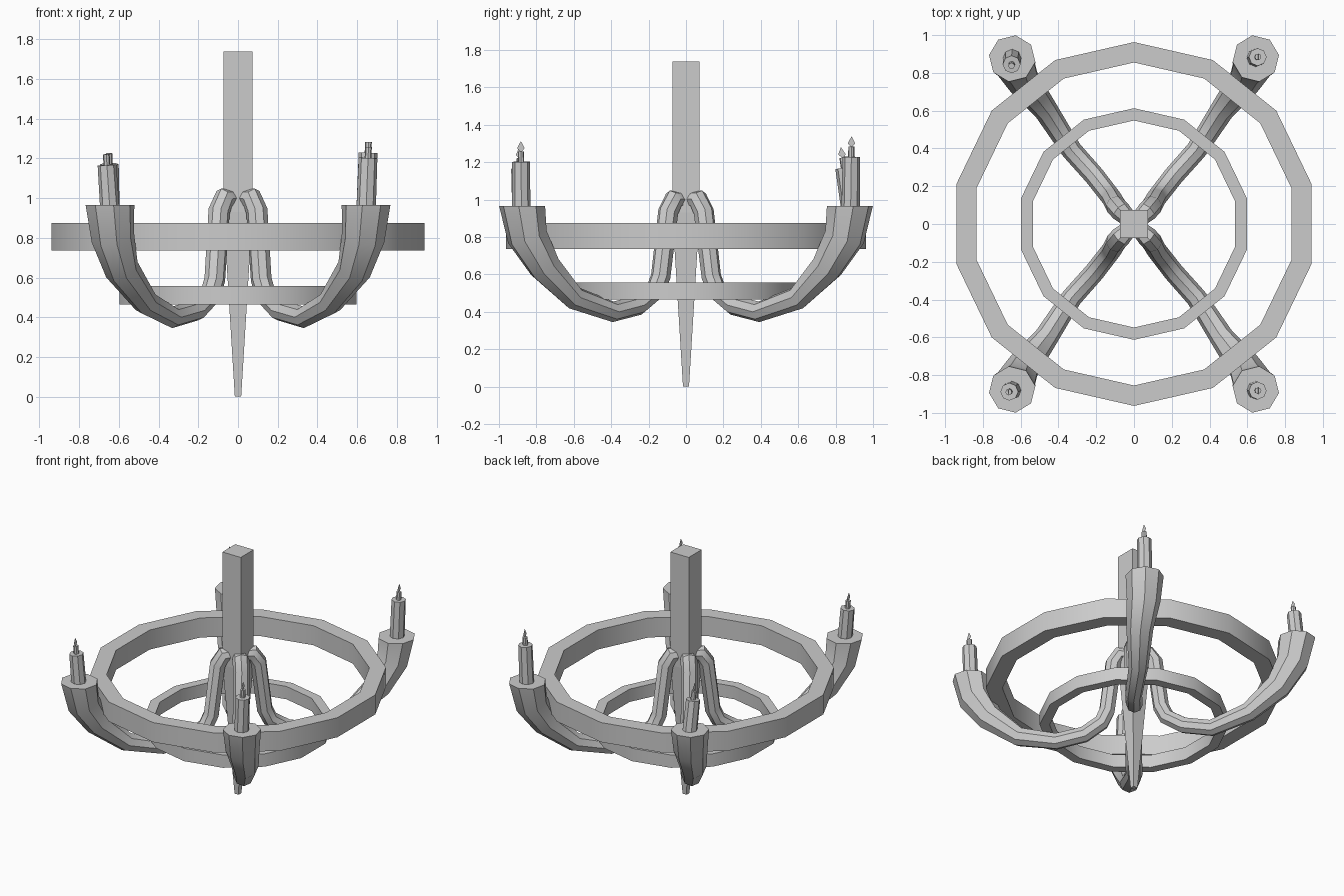
import bpy, math
from mathutils import Vector

if "Cube" in bpy.data.objects:
    bpy.data.objects.remove(bpy.data.objects["Cube"])


def make(name, verts, faces, smooth=True):
    me = bpy.data.meshes.new(name)
    me.from_pydata([tuple(v) for v in verts], [], faces)
    ob = bpy.data.objects.new(name, me)
    bpy.context.collection.objects.link(ob)
    bpy.ops.object.select_all(action='DESELECT')
    ob.select_set(True)
    bpy.context.view_layer.objects.active = ob
    bpy.ops.object.mode_set(mode='EDIT')
    bpy.ops.mesh.select_all(action='SELECT')
    bpy.ops.mesh.normals_make_consistent(inside=False)
    bpy.ops.object.mode_set(mode='OBJECT')
    if smooth:
        bpy.ops.object.shade_smooth_by_angle(angle=math.radians(40))
    return ob


def tube(name, path, radii, side, sides=8, end_dir=None, phase=0.0, smooth=True):
    """Sweep a polygon along a path; 'side' is the constant sideways axis."""
    pts = [Vector(p) for p in path]
    verts, faces = [], []
    for i, p in enumerate(pts):
        t = Vector()
        if i > 0:
            t += (p - pts[i - 1]).normalized()
        if i < len(pts) - 1:
            t += (pts[i + 1] - p).normalized()
        if end_dir and i == len(pts) - 1:
            t = Vector(end_dir)
        t.normalize()
        s = (side - t * side.dot(t)).normalized()
        n = t.cross(s)
        for k in range(sides):
            a = 2 * math.pi * k / sides + phase
            verts.append(p + (s * math.cos(a) + n * math.sin(a)) * radii[i])
    for i in range(len(pts) - 1):
        for k in range(sides):
            j = (k + 1) % sides
            faces.append((i * sides + k, i * sides + j, (i + 1) * sides + j, (i + 1) * sides + k))
    faces.append(tuple(range(sides)))
    faces.append(tuple(range((len(pts) - 1) * sides, len(pts) * sides)))
    return make(name, verts, faces, smooth)


def ring(name, r_in, r_out, z0, z1, sides=14):
    profile = [(r_in, z0), (r_out, z0), (r_out, z1), (r_in, z1)]
    verts, faces = [], []
    for i in range(sides):
        a = math.pi / 2 + 2 * math.pi * i / sides
        verts += [(r * math.cos(a), r * math.sin(a), z) for r, z in profile]
        n = (i + 1) % sides
        for k in range(4):
            j = (k + 1) % 4
            faces.append((i * 4 + k, i * 4 + j, n * 4 + j, n * 4 + k))
    return make(name, verts, faces)


# square column tapering to a point below
q = math.sqrt(2)
tube("column", [(0, 0, 0), (0, 0, 0.93), (0, 0, 1.738)],
     [0.016 * q, 0.073 * q, 0.073 * q], Vector((1, 0, 0)), 4, phase=math.pi / 4, smooth=False)

# hoops
ring("outer_hoop", 0.855, 0.963, 0.735, 0.875)
ring("inner_hoop", 0.548, 0.613, 0.465, 0.557)

# curved arms flaring into candle cups
path = [(0.03, 0.03, 1.0), (0.068, 0.065, 1.0), (0.095, 0.095, 0.935), (0.117, 0.135, 0.59),
        (0.14, 0.165, 0.51), (0.21, 0.255, 0.435), (0.33, 0.39, 0.40), (0.465, 0.60, 0.475),
        (0.585, 0.755, 0.64), (0.63, 0.848, 0.80), (0.645, 0.876, 0.965)]
radii = [0.045, 0.055, 0.055, 0.053, 0.053, 0.054, 0.055, 0.064, 0.088, 0.11, 0.124]
# candle top positions per arm
tops = {(1, -1): (0.655, -0.882, 1.202), (1, 1): (0.655, 0.884, 1.228),
        (-1, -1): (-0.66, -0.888, 1.166), (-1, 1): (-0.648, 0.845, 1.17)}

for (sx, sy), top in tops.items():
    tag = ("right" if sx > 0 else "left") + ("_back" if sy > 0 else "_front")
    tube("arm_" + tag, [(x * sx, y * sy, z) for x, y, z in path], radii,
         Vector((-0.804 * sx, 0.594 * sy, 0)), 8, (0, 0, 1))
    # candle and wick
    base = Vector((0.645 * sx, 0.88 * sy, 0.94))
    top = Vector(top)
    d = (top - base).normalized()
    X = Vector((1, 0, 0))
    tube("candle_" + tag, [base, top], [0.049, 0.047], X)
    tip = top + d * 0.055
    tube("wick_" + tag, [top - d * 0.01, tip], [0.017, 0.017], X)
    # flat flame
    Y = Vector((0, 1, 0))
    make("flame_" + tag, [tip - d * 0.005, tip + d * 0.018 + Y * 0.02,
                          tip + d * 0.056, tip + d * 0.018 - Y * 0.02], [(0, 1, 2, 3)], False)
